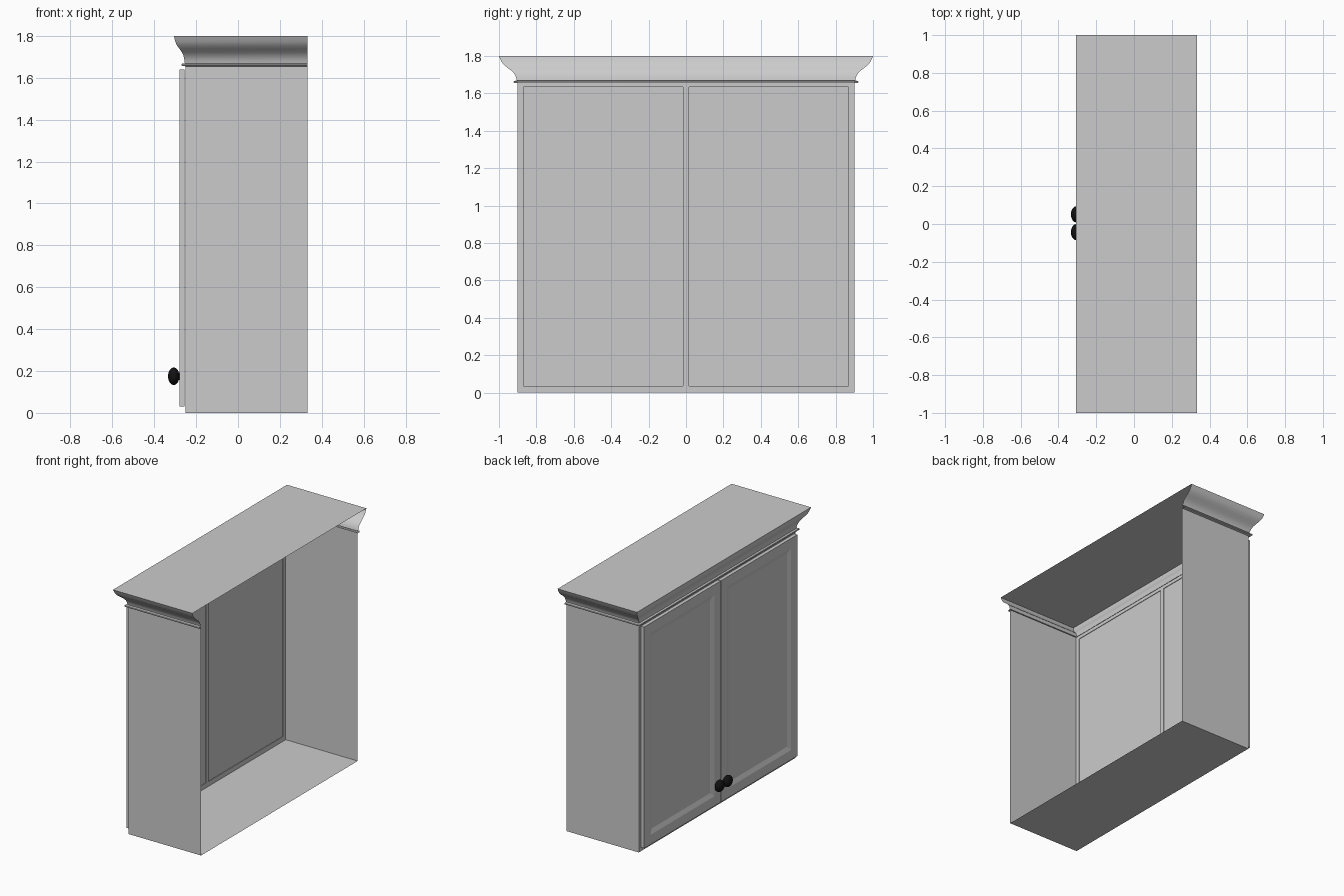
import bpy, bmesh, math
from mathutils import Matrix, Vector

if "Cube" in bpy.data.objects:
    bpy.data.objects.remove(bpy.data.objects["Cube"], do_unlink=True)

BACK, FRONT, HALF, BODY_TOP, TOP = 0.333, -0.25, 0.9, 1.66, 1.8


def material(name, rgb, rough):
    m = bpy.data.materials.new(name)
    m.use_nodes = True
    m.diffuse_color = (*rgb, 1)
    bsdf = m.node_tree.nodes["Principled BSDF"]
    bsdf.inputs["Base Color"].default_value = (*rgb, 1)
    bsdf.inputs["Roughness"].default_value = rough
    return m


paint = material("grey paint", (0.6, 0.6, 0.6), 0.6)
black = material("black metal", (0.006, 0.006, 0.006), 0.5)


def finish(name, bm, mat, smooth=False):
    mesh = bpy.data.meshes.new(name)
    bm.to_mesh(mesh)
    bm.free()
    mesh.materials.append(mat)
    obj = bpy.data.objects.new(name, mesh)
    bpy.context.collection.objects.link(obj)
    if smooth:
        bpy.ops.object.select_all(action="DESELECT")
        obj.select_set(True)
        bpy.context.view_layer.objects.active = obj
        bpy.ops.object.shade_smooth_by_angle(angle=math.radians(35))
    return obj


def sheet(name, corners):
    bm = bmesh.new()
    bm.faces.new([bm.verts.new(c) for c in corners])
    return finish(name, bm, paint)


def box_mesh(lo, hi):
    lo, hi = Vector(lo), Vector(hi)
    bm = bmesh.new()
    bmesh.ops.create_cube(bm, size=1, matrix=Matrix.Translation((lo + hi) / 2)
                          @ Matrix.Diagonal((*(hi - lo), 1)))
    return bm


# Open-backed carcass made of thin panels
sheet("bottom_panel", [(FRONT, -HALF, 0), (FRONT, HALF, 0), (BACK, HALF, 0), (BACK, -HALF, 0)])
for side, s in (("right", -1), ("left", 1)):
    corners = [(FRONT, s * HALF, 0), (BACK, s * HALF, 0),
               (BACK, s * HALF, BODY_TOP), (FRONT, s * HALF, BODY_TOP)]
    sheet("side_panel_" + side, corners if s < 0 else corners[::-1])

# Face frame around the two door openings
rim, door_low, door_high = 0.03, 0.03, 1.64
for name, lo, hi in (
        ("frame_bottom_rail", (-HALF, 0), (HALF, door_low + 0.005)),
        ("frame_top_rail", (-HALF, door_high - 0.005), (HALF, BODY_TOP)),
        ("frame_stile_a", (-HALF, 0), (-HALF + rim, BODY_TOP)),
        ("frame_stile_b", (HALF - rim, 0), (HALF, BODY_TOP)),
        ("frame_centre_stile", (-0.015, 0), (0.015, BODY_TOP))):
    finish(name, box_mesh((FRONT, *lo), (FRONT + 0.004, *hi)), paint)

# Doors with a bevelled, recessed centre panel, and round knobs
for side, s in (("right", -1), ("left", 1)):
    y0, y1 = sorted((s * 0.003, s * 0.88))
    bm = box_mesh((-0.28, y0, door_low), (-0.255, y1, door_high))
    bm.normal_update()
    face = min(bm.faces, key=lambda f: f.calc_center_median().x)
    bmesh.ops.inset_region(bm, faces=[face], thickness=0.1, depth=0)
    bmesh.ops.inset_region(bm, faces=[face], thickness=0.045, depth=-0.012)
    finish("door_" + side, bm, paint)

    bm = bmesh.new()
    place = Matrix.Translation((-0.307, s * 0.047 + 0.004, 0.175))
    bmesh.ops.create_uvsphere(bm, u_segments=24, v_segments=14, radius=1,
                              matrix=place @ Matrix.Diagonal((0.027, 0.042, 0.042, 1))
                              @ Matrix.Rotation(math.pi / 2, 4, "Y"))
    bmesh.ops.create_cone(bm, cap_ends=True, segments=16, radius1=0.018, radius2=0.018,
                          depth=0.03, matrix=Matrix.Translation((0.017, 0, 0)) @ place
                          @ Matrix.Rotation(math.pi / 2, 4, "Y"))
    finish("knob_" + side, bm, black, smooth=True)

# Crown moulding: each row is (front overhang, side overhang, height)
profile = [(0, 0, 1.655), (0.018, 0.02, 1.657), (0.02, 0.022, 1.662), (0.018, 0.02, 1.667),
           (0.004, 0.004, 1.669), (0.006, 0.008, 1.685), (0.01, 0.018, 1.705),
           (0.018, 0.034, 1.722), (0.029, 0.055, 1.738), (0.041, 0.074, 1.754),
           (0.049, 0.088, 1.772), (0.056, 0.1, TOP)]
bm = bmesh.new()
rows = []
for front, out, z in profile:
    x, y = FRONT - front, HALF + out
    rows.append([bm.verts.new(p) for p in
                 ((BACK, y, z), (x, y, z), (x, -y, z), (BACK, -y, z))])
for low, high in zip(rows, rows[1:]):
    for i in range(3):
        bm.faces.new((low[i], low[i + 1], high[i + 1], high[i]))
finish("crown_moulding", bm, paint, smooth=True)

# Flat top closing the crown
x, y = FRONT - profile[-1][0], HALF + profile[-1][1]
sheet("top_panel", [(x, -y, TOP), (BACK, -y, TOP), (BACK, y, TOP), (x, y, TOP)])
